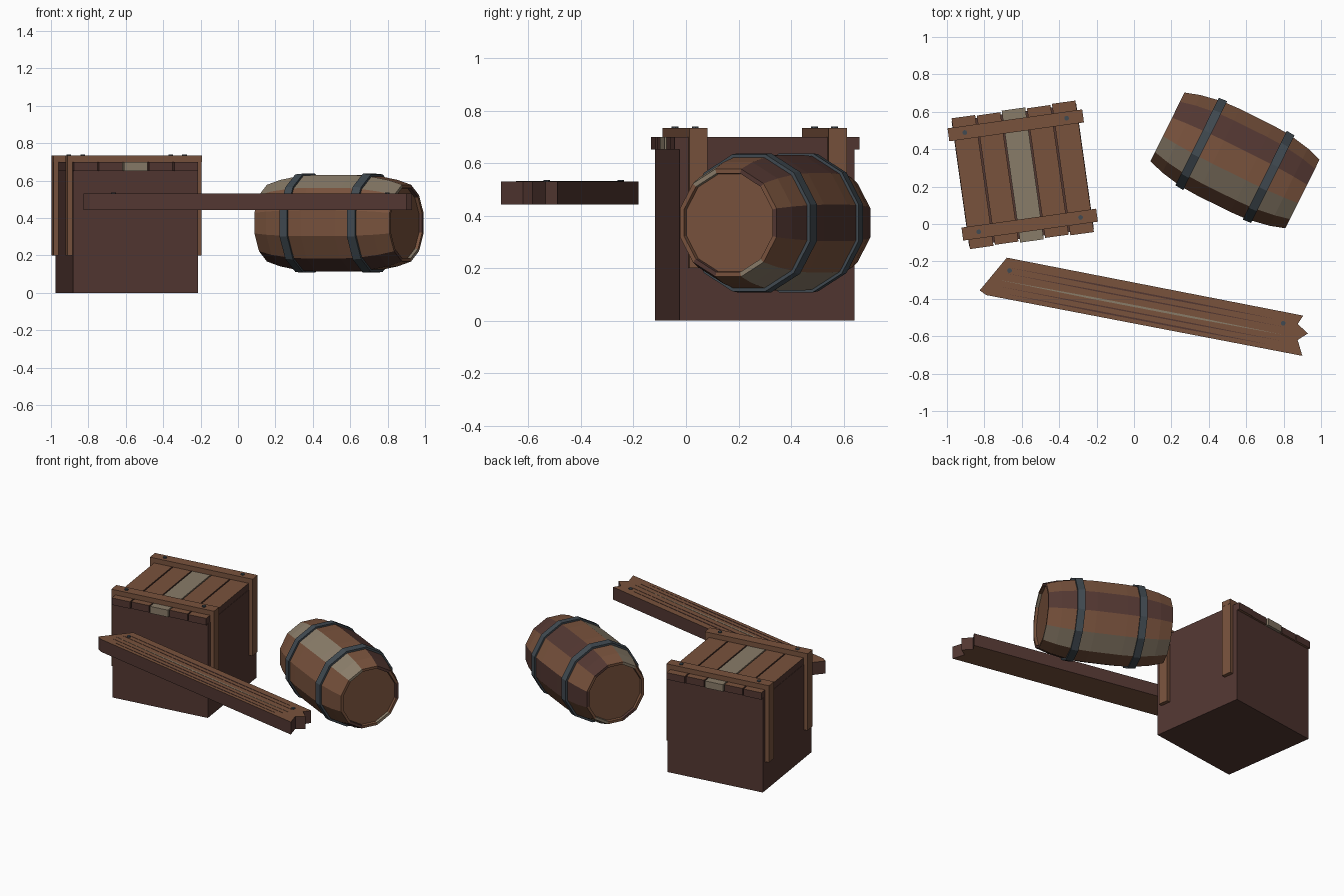
import bpy, bmesh, math
from mathutils import Matrix, Vector

if "Cube" in bpy.data.objects:
    bpy.data.objects.remove(bpy.data.objects["Cube"], do_unlink=True)


def material(name, r, g, b):
    m = bpy.data.materials.new(name)
    m.use_nodes = True
    m.diffuse_color = (r, g, b, 1)
    bsdf = m.node_tree.nodes["Principled BSDF"]
    bsdf.inputs["Base Color"].default_value = (r, g, b, 1)
    bsdf.inputs["Roughness"].default_value = 0.9
    return m


BROWN = material("warm_brown_wood", 0.19, 0.085, 0.046)
DARK = material("dark_red_wood", 0.085, 0.038, 0.031)
GREY = material("weathered_grey_wood", 0.25, 0.2, 0.14)
STEEL = material("dark_steel", 0.052, 0.068, 0.082)


def finish(name, bm, mats, place):
    bmesh.ops.recalc_face_normals(bm, faces=bm.faces)
    mesh = bpy.data.meshes.new(name)
    bm.to_mesh(mesh)
    bm.free()
    for m in mats:
        mesh.materials.append(m)
    ob = bpy.data.objects.new(name, mesh)
    ob.matrix_world = place
    bpy.context.collection.objects.link(ob)
    return ob


def placement(x, y, z, degrees):
    return Matrix.Translation((x, y, z)) @ Matrix.Rotation(math.radians(degrees), 4, "Z")


def prism(name, outline, z0, z1, place, top, side=None):
    """Extrude a flat outline; the walls may have their own material."""
    bm = bmesh.new()
    face = bm.faces.new([bm.verts.new((x, y, z0)) for x, y in outline])
    lifted = bmesh.ops.extrude_face_region(bm, geom=[face])["geom"]
    for v in lifted:
        if isinstance(v, bmesh.types.BMVert):
            v.co.z = z1
    bm.normal_update()
    for f in bm.faces:
        f.material_index = 1 if side and abs(f.normal.z) < 0.5 else 0
    return finish(name, bm, [top, side or top], place)


def box(name, cx, cy, w, d, z0, z1, place, top, side=None):
    outline = [(cx + sx * w / 2, cy + sy * d / 2)
               for sx, sy in ((-1, -1), (1, -1), (1, 1), (-1, 1))]
    return prism(name, outline, z0, z1, place, top, side)


def bolt(name, x, y, z, place):
    outline = [(x + 0.013 * math.cos(a * math.pi / 4), y + 0.013 * math.sin(a * math.pi / 4))
               for a in range(8)]
    prism(name, outline, z - 0.005, z + 0.006, place, STEEL)


# Crate: solid body, lid planks, battens wrapping over the lid and down the sides
crate = placement(-0.595, 0.262, 0, 8)
box("crate_body", 0, 0, 0.673, 0.673, 0, 0.655, crate, DARK)
lengths = (0.706, 0.698, 0.712, 0.7, 0.71)
for i, length in enumerate(lengths):
    wood = GREY if i == 2 else BROWN
    box(f"lid_plank_{i + 1}", (i - 2) * 0.1355, 0, 0.127, length, 0.652, 0.7,
        crate, wood, GREY if i == 2 else DARK)
for sy, row in ((-1, "front"), (1, "back")):
    y = sy * 0.268
    box(f"{row}_lid_batten", 0, y, 0.727, 0.07, 0.7, 0.734, crate, BROWN)
    for sx, hand in ((-1, "right"), (1, "left")):
        box(f"{row}_{hand}_side_batten", sx * 0.349, y, 0.027, 0.07, 0.2, 0.7, crate, BROWN)
        bolt(f"{row}_{hand}_lid_bolt", sx * 0.275, y, 0.734, crate)

# Loose board with broken ends
world = Matrix.Identity(4)
board = [(-0.68, -0.18), (-0.825, -0.355), (-0.79, -0.38), (0.9, -0.705),
         (0.875, -0.62), (0.93, -0.585), (0.875, -0.535), (0.905, -0.49)]
prism("loose_board", board, 0.443, 0.53, world, BROWN, DARK)

# Long tapered grain marks on top of the board
along = placement(0.04, -0.446, 0, -10.9)
marks = ((0.075, 0.72, 0.009, DARK), (0.042, 0.76, 0.007, DARK), (0, 0.78, 0.011, GREY),
         (-0.034, 0.77, 0.007, DARK), (-0.066, 0.72, 0.009, DARK))
for i, (y, half, wide, mat) in enumerate(marks):
    spindle = [(-half, y), (-half / 3, y - wide / 2), (half / 3, y - wide / 2),
               (half, y), (half / 3, y + wide / 2), (-half / 3, y + wide / 2)]
    prism(f"board_grain_{i + 1}", spindle, 0.528, 0.5315, along, mat)
bolt("board_left_bolt", 0.76, 0.06, 0.53, along)
bolt("board_right_bolt", -0.73, 0.06, 0.53, along)

# Barrel lying on its side, twelve staves with flats on top
barrel = placement(0.54, 0.34, 0.3725, -26.4)
SIDES = 12


def lathe(name, profile, mats, rule, closed=False):
    """Spin (axis position, flat radius) pairs around the local x axis."""
    bm = bmesh.new()
    rings = []
    for x, flat in profile:
        r = flat / math.cos(math.pi / SIDES)
        angles = [(j - 0.5) * 2 * math.pi / SIDES for j in range(SIDES)]
        rings.append([bm.verts.new((x, -r * math.sin(a), r * math.cos(a))) for a in angles])
    pairs = list(zip(rings, rings[1:]))
    if closed:
        pairs.append((rings[-1], rings[0]))
    for a, b in pairs:
        for j in range(SIDES):
            k = (j + 1) % SIDES
            f = bm.faces.new((a[j], a[k], b[k], b[j]))
            f.material_index = rule(j)
    if not closed:
        bm.faces.new(rings[0])
        bm.faces.new(rings[-1])
    return finish(name, bm, mats, barrel)


half = [(0.385, 0.186), (0.403, 0.188), (0.403, 0.205), (0.32, 0.231), (0.2, 0.253), (0.1, 0.258)]
profile = [(-x, r) for x, r in half] + [(x, r) for x, r in reversed(half)]
grey_staves, dark_staves = (1, 7), (5, 9, 11)
lathe("barrel_staves", profile, [BROWN, GREY, DARK],
      lambda j: 1 if j in grey_staves else 2 if j in dark_staves else 0)
for s, hand in ((-1, "right"), (1, "left")):
    hoop = [(s * 0.178, 0.245), (s * 0.178, 0.265), (s * 0.226, 0.261), (s * 0.226, 0.24)]
    lathe(f"{hand}_barrel_hoop", hoop, [STEEL], lambda j: 0, closed=True)
